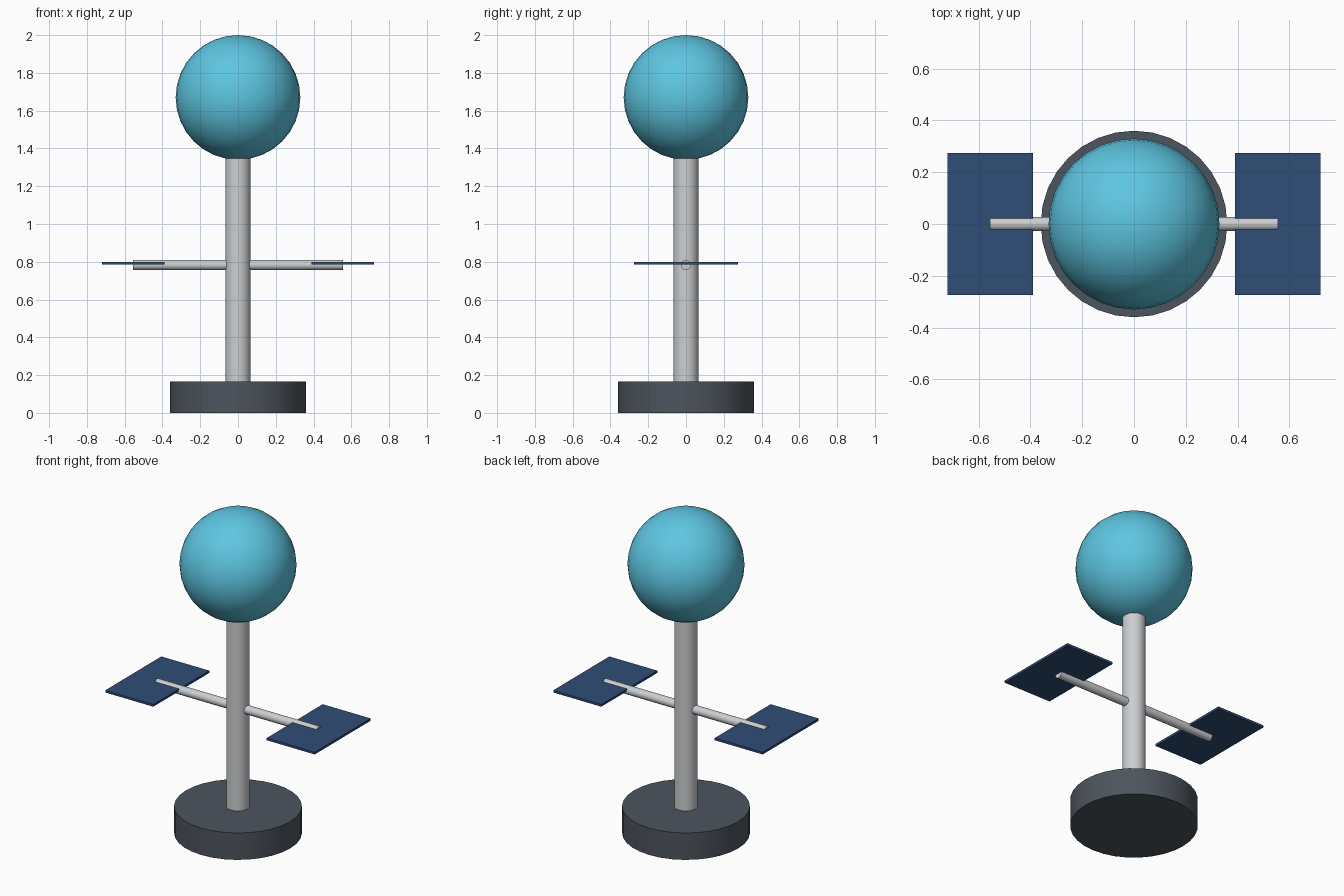
import bpy
import math

cube = bpy.data.objects.get("Cube")
if cube:
    bpy.data.objects.remove(cube, do_unlink=True)


def material(name, color):
    m = bpy.data.materials.new(name)
    m.use_nodes = True
    rgba = (*color, 1)
    m.diffuse_color = rgba
    m.node_tree.nodes["Principled BSDF"].inputs["Base Color"].default_value = rgba
    return m


def finish(name, mat, smooth=True):
    ob = bpy.context.object
    ob.name = name
    ob.data.materials.append(mat)
    if smooth:
        bpy.ops.object.shade_smooth_by_angle(angle=math.radians(35))
    return ob


def cylinder(name, mat, radius, length, center, sides, rotation=(0, 0, 0)):
    bpy.ops.mesh.primitive_cylinder_add(vertices=sides, radius=radius, depth=length,
                                        location=center, rotation=rotation)
    return finish(name, mat)


sky_blue = material("sky blue", (0.11, 0.56, 0.75))
light_grey = material("light grey", (0.60, 0.62, 0.64))
dark_grey = material("dark grey", (0.075, 0.09, 0.11))
navy = material("navy blue", (0.03, 0.075, 0.18))

# Round base, upright pole and ball on top
base_height = 0.167
pole_top = 1.36
cylinder("base", dark_grey, 0.36, base_height, (0, 0, base_height / 2), 32)
cylinder("pole", light_grey, 0.066, pole_top - base_height,
         (0, 0, (pole_top + base_height) / 2), 32)
bpy.ops.mesh.primitive_uv_sphere_add(segments=32, ring_count=16, radius=0.33,
                                     location=(0, 0, 1.67))
finish("ball", sky_blue)

# Cross arm through the pole
cylinder("cross_arm", light_grey, 0.027, 1.11, (0, 0, 0.783), 16, (0, math.pi / 2, 0))

# Flat panel on each end of the arm
for side, sign in (("left", 1), ("right", -1)):
    bpy.ops.mesh.primitive_cube_add(size=1, location=(sign * 0.555, 0, 0.792))
    panel = finish(side + "_panel", navy, smooth=False)
    panel.scale = (0.33, 0.55, 0.014)
